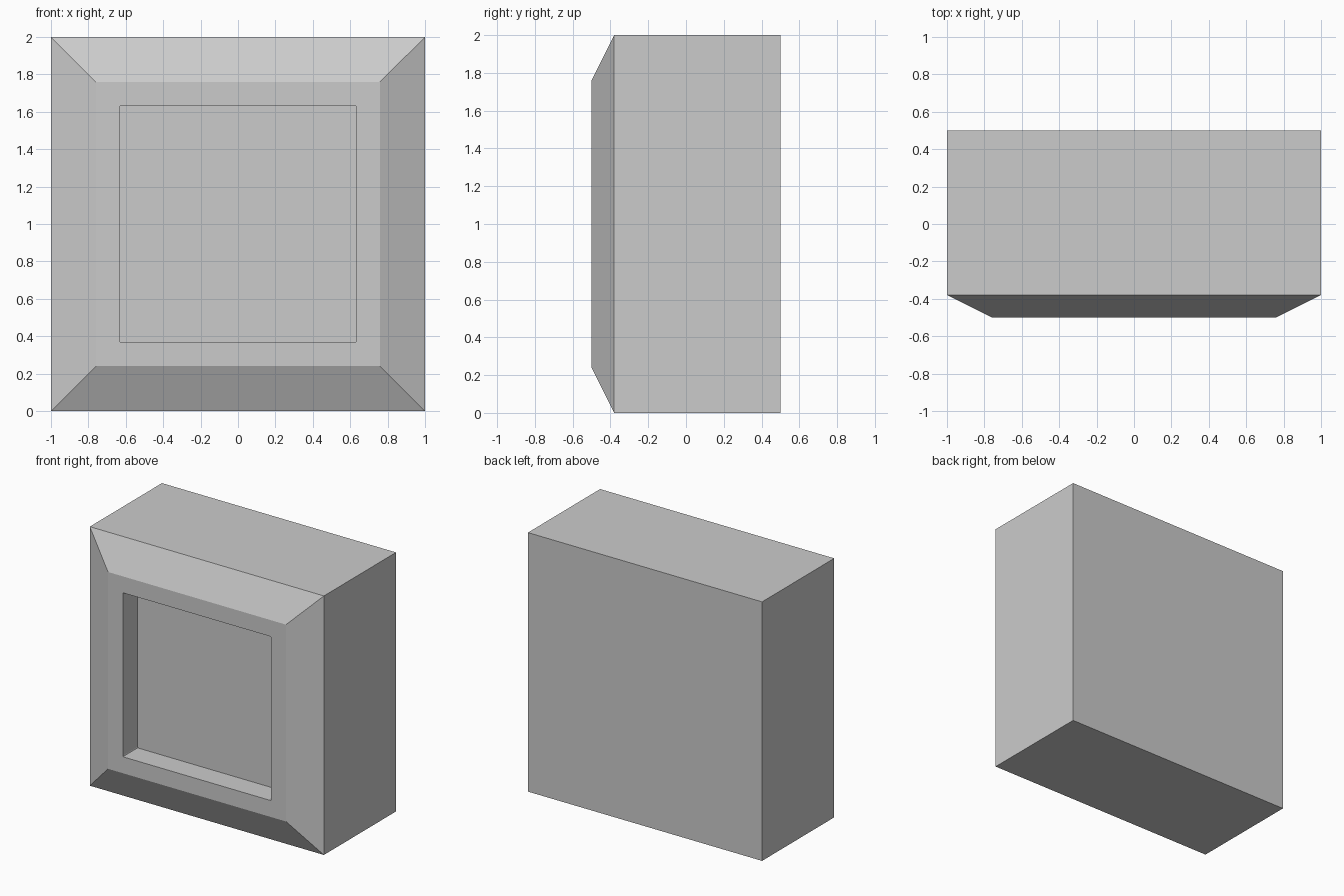
import bpy, bmesh

if "Cube" in bpy.data.objects:
    bpy.data.objects.remove(bpy.data.objects["Cube"])

# Square rings from back to recess floor: (half size, y)
RINGS = [(1.0, 0.5), (1.0, -0.38), (0.76, -0.5), (0.633, -0.5), (0.633, -0.32)]
CORNERS = [(-1, -1), (1, -1), (1, 1), (-1, 1)]

bm = bmesh.new()
rings = [[bm.verts.new((sx * h, y, 1 + sz * h)) for sx, sz in CORNERS]
         for h, y in RINGS]

# Side walls, sloped rim, front frame and recess walls
for a, b in zip(rings, rings[1:]):
    for i in range(4):
        j = (i + 1) % 4
        bm.faces.new((a[i], a[j], b[j], b[i]))

# Back panel and recess floor
bm.faces.new(rings[0])
bm.faces.new(rings[-1])

# Tiny softened corners in the recess
corner_edges = [bm.edges.get((p, q)) for p, q in zip(rings[-2], rings[-1])]
bmesh.ops.bevel(bm, geom=corner_edges, offset=0.008, segments=2,
                profile=0.5, affect='EDGES')
bmesh.ops.recalc_face_normals(bm, faces=bm.faces[:])

mesh = bpy.data.meshes.new("recessed_block")
bm.to_mesh(mesh)
bm.free()
block = bpy.data.objects.new("recessed_block", mesh)
bpy.context.collection.objects.link(block)
